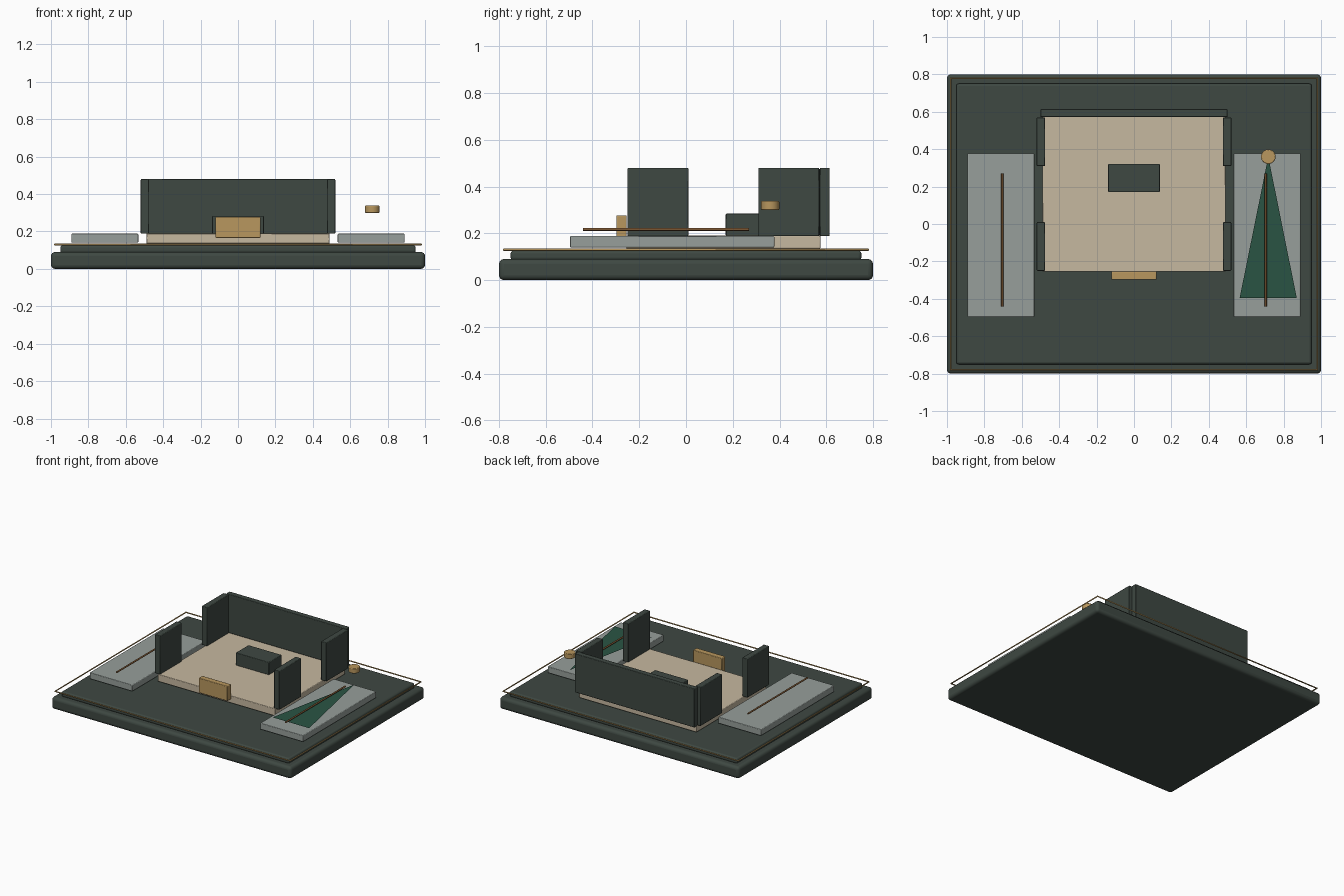
import bpy, math

if "Cube" in bpy.data.objects:
    bpy.data.objects.remove(bpy.data.objects["Cube"])


def srgb(r, g, b):
    f = lambda c: c / 12.92 if c <= 0.04045 else ((c + 0.055) / 1.055) ** 2.4
    return (f(r / 255), f(g / 255), f(b / 255), 1)


def mat(name, *rgb):
    m = bpy.data.materials.new(name)
    m.diffuse_color = srgb(*rgb)
    m.use_nodes = True
    m.node_tree.nodes["Principled BSDF"].inputs["Base Color"].default_value = m.diffuse_color
    return m


DARK = mat("dark green grey", 62, 72, 66)
SAND = mat("sand", 198, 184, 160)
STONE = mat("pale grey", 151, 159, 155)
GOLD = mat("brass", 184, 151, 94)
BROWN = mat("bronze", 132, 92, 54)
GREEN = mat("deep green", 42, 84, 68)


def finish(ob, name, m, bevel=0, segs=2):
    ob.name = name
    ob.data.materials.append(m)
    if bevel:
        b = ob.modifiers.new("bevel", 'BEVEL')
        b.width, b.segments, b.limit_method = bevel, segs, 'ANGLE'
        bpy.ops.object.shade_smooth_by_angle(angle=math.radians(35))
    return ob


def box(name, x, y, z, m, bevel=0.004, segs=2):
    """Box from (min, max) ranges on each axis."""
    bpy.ops.mesh.primitive_cube_add(size=1, location=[(a + b) / 2 for a, b in (x, y, z)])
    ob = bpy.context.object
    ob.scale = [b - a for a, b in (x, y, z)]
    bpy.ops.object.transform_apply(location=False, rotation=False, scale=True)
    return finish(ob, name, m, bevel, segs)


def tube(name, pts, radius, m, cyclic=False):
    cu = bpy.data.curves.new(name, 'CURVE')
    cu.dimensions = '3D'
    cu.bevel_depth, cu.bevel_resolution = radius, 2
    sp = cu.splines.new('POLY')
    sp.points.add(len(pts) - 1)
    for p, co in zip(sp.points, pts):
        p.co = (*co, 1)
    sp.use_cyclic_u = cyclic
    ob = bpy.data.objects.new(name, cu)
    bpy.context.collection.objects.link(ob)
    cu.materials.append(m)


# Stepped base and its trim
box("base_plinth", (-1, 1), (-0.8, 0.8), (0, 0.09), DARK, 0.022, 4)
box("base_step", (-0.95, 0.95), (-0.75, 0.75), (0.085, 0.126), DARK, 0.012, 3)
tube("base_trim", [(-0.98, -0.78, 0.13), (0.98, -0.78, 0.13),
                   (0.98, 0.78, 0.13), (-0.98, 0.78, 0.13)], 0.005, GOLD, True)

# Room: floor, walls, table, front plaque
box("room_floor", (-0.49, 0.49), (-0.255, 0.575), (0.135, 0.19), SAND)
box("back_wall", (-0.5, 0.5), (0.572, 0.614), (0.188, 0.48), DARK)
for s, side in ((-1, "left"), (1, "right")):
    for y, end in (((-0.25, 0.01), "front"), ((0.31, 0.57), "back")):
        x = sorted((s * 0.475, s * 0.52))
        box(f"{side}_{end}_wall", x, y, (0.188, 0.48), DARK)
    # Side platform with a centre rod
    box(f"{side}_platform", sorted((s * 0.533, s * 0.89)), (-0.497, 0.378), (0.14, 0.188), STONE)
    tube(f"{side}_rod", [(s * 0.705, -0.44, 0.217), (s * 0.705, 0.27, 0.217)], 0.006, BROWN)
box("table", (-0.138, 0.138), (0.17, 0.322), (0.188, 0.284), DARK)
box("front_plaque", (-0.12, 0.12), (-0.298, -0.254), (0.165, 0.277), GOLD)

# Floating lamp and its flat wedge
bpy.ops.mesh.primitive_cylinder_add(vertices=24, radius=0.039, depth=0.038,
                                    location=(0.718, 0.36, 0.319))
finish(bpy.context.object, "lamp", GOLD, 0.004)
me = bpy.data.meshes.new("wedge")
me.from_pydata([(0.565, -0.395, 0.2), (0.87, -0.395, 0.2), (0.718, 0.36, 0.2)], [], [(0, 1, 2)])
wedge = bpy.data.objects.new("light_wedge", me)
bpy.context.collection.objects.link(wedge)
me.materials.append(GREEN)
